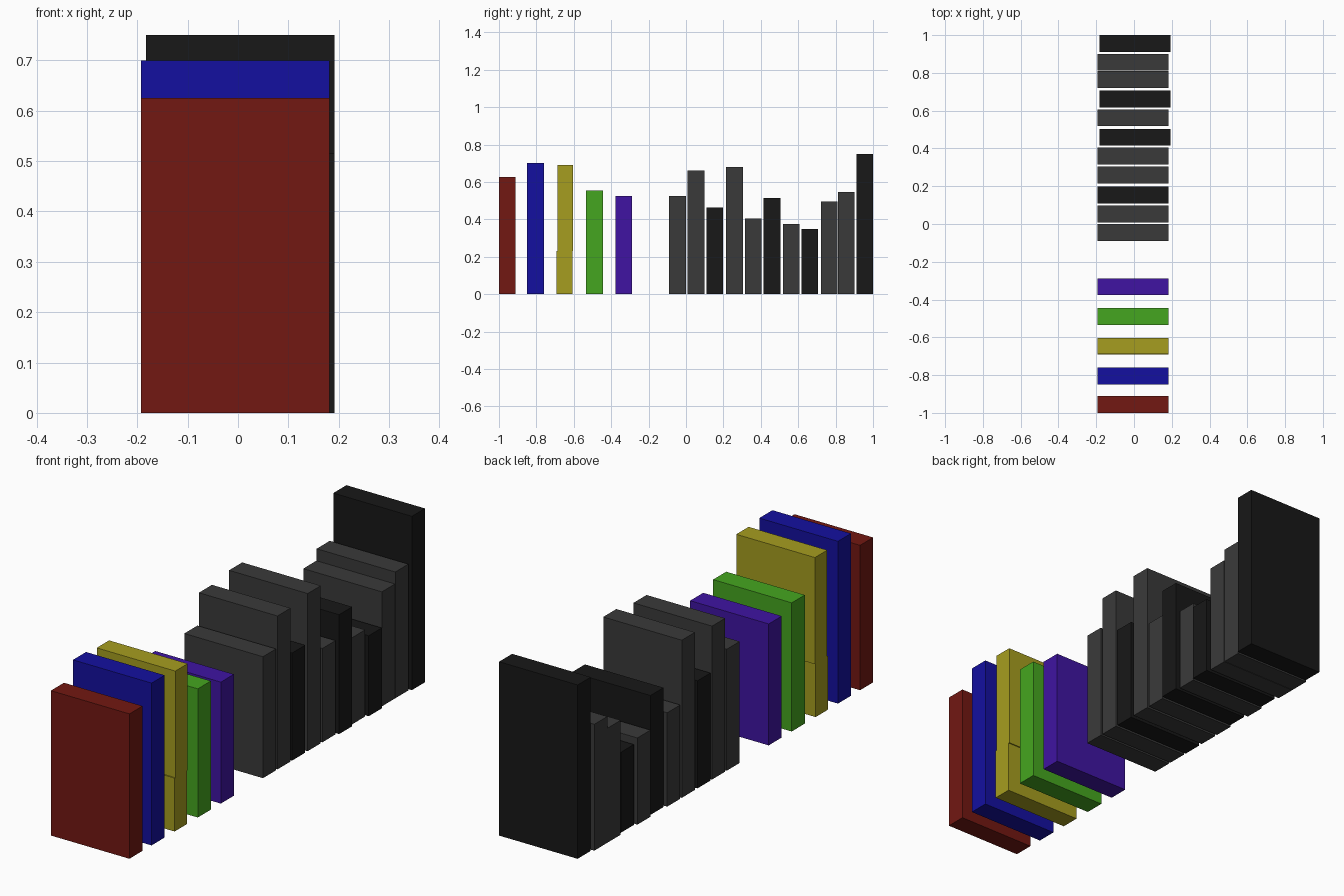
import bpy, bmesh

if "Cube" in bpy.data.objects:
    bpy.data.objects.remove(bpy.data.objects["Cube"])

X0, X1, THICK = -0.193, 0.182, 0.089


def material(name, rgb):
    m = bpy.data.materials.new(name)
    m.diffuse_color = (*rgb, 1)
    m.use_nodes = True
    m.node_tree.nodes["Principled BSDF"].inputs["Base Color"].default_value = m.diffuse_color
    return m


def slab(name, profile, mat, shift=0.0):
    """Extrude a closed (y, z) profile along x."""
    bm = bmesh.new()
    face = bm.faces.new([bm.verts.new((X0 + shift, y, z)) for y, z in profile])
    ext = bmesh.ops.extrude_face_region(bm, geom=[face])
    verts = [v for v in ext["geom"] if isinstance(v, bmesh.types.BMVert)]
    bmesh.ops.translate(bm, verts=verts, vec=(X1 - X0, 0, 0))
    bmesh.ops.recalc_face_normals(bm, faces=bm.faces)
    me = bpy.data.meshes.new(name)
    bm.to_mesh(me)
    bm.free()
    me.materials.append(mat)
    ob = bpy.data.objects.new(name, me)
    bpy.context.collection.objects.link(ob)


def box(y, h):
    return [(y, 0), (y + THICK, 0), (y + THICK, h), (y, h)]


# Coloured slabs
for name, y, h, rgb in [
    ("red", -1.0, 0.625, (0.17, 0.009, 0.006)),
    ("blue", -0.849, 0.70, (0.007, 0.005, 0.35)),
    ("green", -0.534, 0.555, (0.06, 0.38, 0.014)),
    ("purple", -0.377, 0.524, (0.05, 0.007, 0.36)),
]:
    slab(name + "_slab", box(y, h), material(name, rgb))

# Yellow slab, lower part stepped slightly forward
y, s, d = -0.692, 0.23, 0.005
slab("yellow_slab", [(y, 0), (y + THICK - d, 0), (y + THICK - d, s), (y + THICK, s),
                     (y + THICK, 0.69), (y + d, 0.69), (y + d, s), (y, s)],
     material("yellow", (0.38, 0.34, 0.014)))

# Grey and black slabs; some of the black ones sit slightly to the right
grey = material("dark_grey", (0.042, 0.042, 0.042))
black = material("black", (0.009, 0.009, 0.009))
row = [(-0.09, 0.524, grey, 0), (0.009, 0.662, grey, 0), (0.109, 0.464, black, 0),
       (0.215, 0.68, grey, 0), (0.315, 0.405, grey, 0), (0.415, 0.515, black, 0.01),
       (0.518, 0.374, grey, 0), (0.617, 0.347, black, 0.01), (0.721, 0.494, grey, 0),
       (0.812, 0.545, grey, 0), (0.911, 0.75, black, 0.01)]
for i, (y, h, mat, shift) in enumerate(row):
    slab(f"row_slab_{i + 1}", box(y, h), mat, shift)
